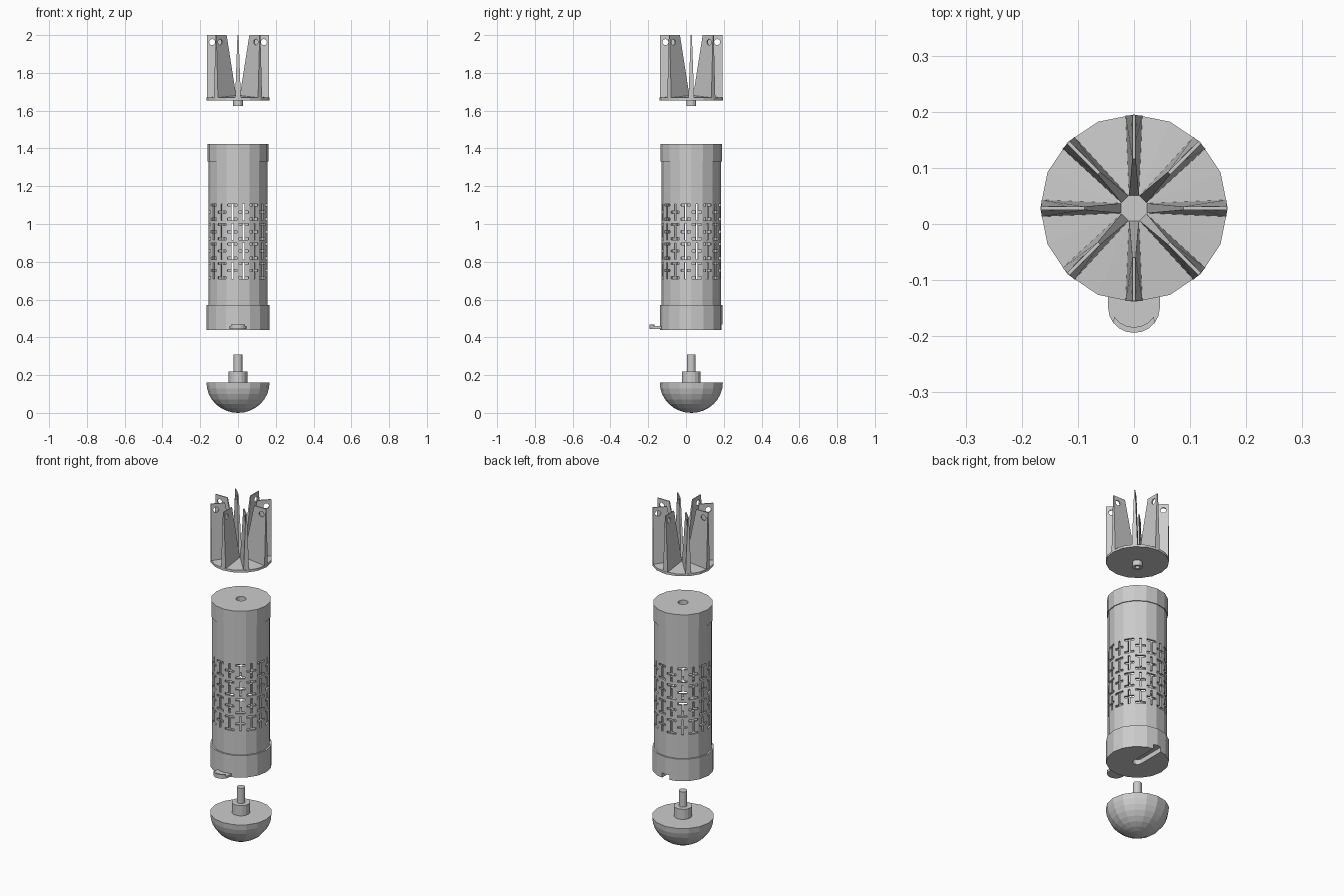
import bpy, bmesh, math
from mathutils import Matrix, Vector

if "Cube" in bpy.data.objects:
    bpy.data.objects.remove(bpy.data.objects["Cube"])

CY = 0.028          # the tab in front pushes the main axis slightly back
SIDES = 16


def make_object(name, bm):
    bmesh.ops.remove_doubles(bm, verts=bm.verts, dist=1e-5)
    mesh = bpy.data.meshes.new(name)
    bm.to_mesh(mesh)
    bm.free()
    ob = bpy.data.objects.new(name, mesh)
    bpy.context.collection.objects.link(ob)
    return ob


def lathe(name, profile, sides=SIDES):
    """Revolve (radius, z) points, closed on the axis at both ends."""
    bm = bmesh.new()
    rings = []
    for r, z in profile:
        if r == 0:
            rings.append([bm.verts.new((0, CY, z))] * sides)
        else:
            rings.append([bm.verts.new((r * math.cos(2 * math.pi * k / sides),
                                        CY + r * math.sin(2 * math.pi * k / sides), z))
                          for k in range(sides)])
    for a, b in zip(rings, rings[1:]):
        for k in range(sides):
            n = (k + 1) % sides
            bm.faces.new(list(dict.fromkeys((a[k], a[n], b[n], b[k]))))
    bmesh.ops.recalc_face_normals(bm, faces=bm.faces)
    return make_object(name, bm)


def prism(bm, lower, upper):
    """Closed solid between two matching outlines."""
    a = [bm.verts.new(p) for p in lower]
    b = [bm.verts.new(p) for p in upper]
    bm.faces.new(a)
    bm.faces.new(b)
    for i in range(len(a)):
        j = (i + 1) % len(a)
        bm.faces.new((a[i], a[j], b[j], b[i]))
    bmesh.ops.recalc_face_normals(bm, faces=bm.faces)


def cut(ob, cutter):
    mod = ob.modifiers.new("cut", 'BOOLEAN')
    mod.operation = 'DIFFERENCE'
    mod.solver = 'EXACT'
    mod.object = cutter
    bpy.context.view_layer.objects.active = ob
    bpy.ops.object.modifier_apply(modifier=mod.name)
    bpy.data.objects.remove(cutter)


# Domed base with stepped pin
dome = [(0.167 * math.sin(i * math.pi / 16), 0.16 - 0.16 * math.cos(i * math.pi / 16))
        for i in range(9)]
dome[0] = (0, 0)
lathe("dome_base", dome + [(0.05, 0.16), (0.05, 0.22), (0.023, 0.22), (0.023, 0.31), (0, 0.31)])

# End caps of the tube
lathe("upper_cap", [(0, 1.33), (0.162, 1.33), (0.162, 1.424), (0.028, 1.424),
                    (0.028, 1.39), (0, 1.39)])
lower_cap = lathe("lower_cap", [(0, 0.44), (0.166, 0.44), (0.166, 0.57), (0, 0.57)])

# Open slot from the centre of the lower cap to its back edge
outline = [(0.025 * math.cos(a), CY + 0.025 * math.sin(a))
           for a in (math.pi + i * math.pi / 8 for i in range(9))] + [(0.025, 0.3), (-0.025, 0.3)]
bm = bmesh.new()
prism(bm, [(x, y, 0.40) for x, y in outline], [(x, y, 0.468) for x, y in outline])
cut(lower_cap, make_object("slot_cutter", bm))

# Thumb tab at the front, with a raised lip
arc = [(0.046 * math.cos(a), -0.15 - 0.044 * math.sin(a))
       for a in (i * math.pi / 10 for i in range(11))]
bm = bmesh.new()
plate = [(0.046, -0.11)] + arc + [(-0.046, -0.11)]
prism(bm, [(x, y, 0.445) for x, y in plate], [(x, y, 0.459) for x, y in plate])
lip = arc[2:9] + [(x * 0.95, y + 0.01) for x, y in reversed(arc[2:9])]
prism(bm, [(x, y, 0.458) for x, y in lip], [(x, y, 0.469) for x, y in lip])
tab = make_object("thumb_tab", bm)

# Hollow tube: each flat side carries a column of plus and I shaped slits
R, ROWS, PITCH, H, S = 0.157, 4, 0.103, 0.087, 0.012
us = [0, 0.08, 0.41, 0.59, 0.92, 1]
zs, bands = [0.56], [None]
for row in range(ROWS):
    z = 0.71 + row * PITCH
    zs += [z, z + S, z + (H - S) / 2, z + (H + S) / 2, z + H - S, z + H]
    bands += [(row, b) for b in range(5)] + [None]
zs.append(1.34)


def is_slit(side, col, band):
    if band is None or col in (0, 4):
        return False
    row, b = band
    return col == 2 or (b == 2 if (side + row) % 2 else b in (0, 4))


bm = bmesh.new()
for side in range(SIDES):
    p, q = (Vector((R * math.cos(a), CY + R * math.sin(a), 0))
            for a in (2 * math.pi * side / SIDES, 2 * math.pi * (side + 1) / SIDES))
    for col in range(5):
        for i, band in enumerate(bands):
            if is_slit(side, col, band):
                continue
            quad = [(us[col], zs[i]), (us[col + 1], zs[i]),
                    (us[col + 1], zs[i + 1]), (us[col], zs[i + 1])]
            bm.faces.new([bm.verts.new(p.lerp(q, u) + Vector((0, 0, z))) for u, z in quad])
tube = make_object("slotted_tube", bm)
wall = tube.modifiers.new("wall", 'SOLIDIFY')
wall.thickness = 0.012
wall.offset = -1

# Fin plate with a hollow pin underneath and a shallow conical top
lathe("fin_plate", [(0, 1.64), (0.012, 1.64), (0.012, 1.625), (0.026, 1.625), (0.026, 1.655),
                    (0.167, 1.655), (0.167, 1.669), (0.028, 1.68), (0, 1.68)])

# Eight radial fins, thinner toward the top, each drilled near its tip
section = [(0.02, 1.666, 0.009), (0.165, 1.666, 0.015), (0.165, 2.0, 0.003), (0.088, 2.0, 0.003)]
fins, drill = bmesh.new(), bmesh.new()
for k in range(8):
    turn = Matrix.Translation((0, CY, 0)) @ Matrix.Rotation(k * math.pi / 4, 4, 'Z')
    prism(fins, [turn @ Vector((r, -t, z)) for r, z, t in section],
          [turn @ Vector((r, t, z)) for r, z, t in section])
    bmesh.ops.create_cone(drill, cap_ends=True, segments=12, radius1=0.016, radius2=0.016, depth=0.06,
                          matrix=turn @ Matrix.Translation((0.137, 0, 1.963))
                          @ Matrix.Rotation(math.pi / 2, 4, 'X'))
fin_set = make_object("fins", fins)
cut(fin_set, make_object("drill_cutter", drill))
